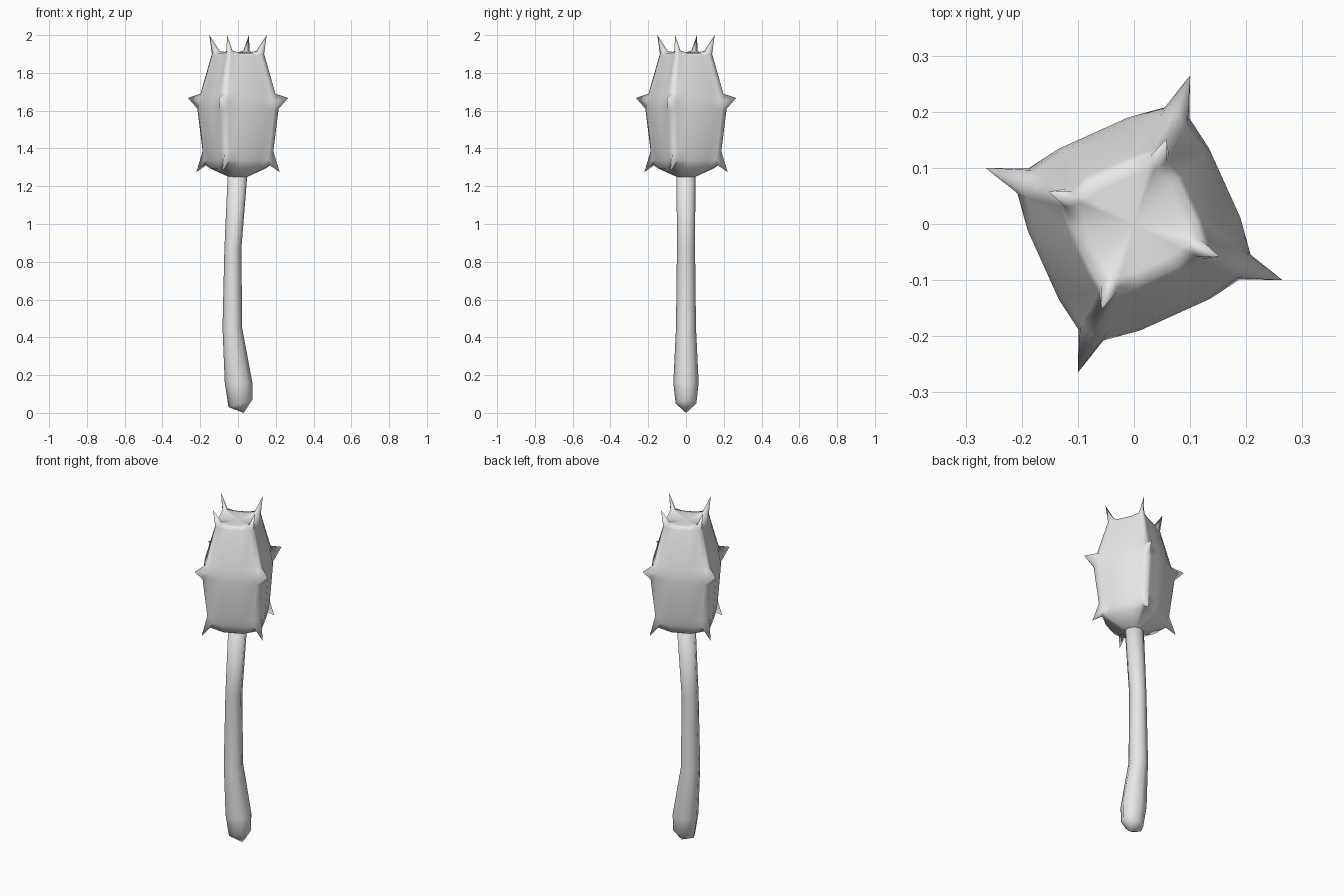
import bpy, bmesh
from math import radians, cos, sin, tau
from mathutils import Vector

if "Cube" in bpy.data.objects:
    bpy.data.objects.remove(bpy.data.objects["Cube"])

GREY = (0.8, 0.8, 0.8, 1)
grey = bpy.data.materials.new("plain grey")
grey.use_nodes = True
grey.diffuse_color = GREY
grey.node_tree.nodes["Principled BSDF"].inputs["Base Color"].default_value = GREY


def polar(r, angle, z):
    return Vector((r * cos(angle), r * sin(angle), z))


def loft(name, rings, start=None, end=None):
    """Skin closed rings, optionally closing either end to a point."""
    bm = bmesh.new()
    rows = [[bm.verts.new(p) for p in ring] for ring in rings]
    n = len(rows[0])
    for a, b in zip(rows, rows[1:]):
        for i in range(n):
            j = (i + 1) % n
            bm.faces.new((a[i], a[j], b[j], b[i]))
    for row, point in ((rows[0], start), (rows[-1], end)):
        if point:
            pole = bm.verts.new(point)
            for i in range(n):
                bm.faces.new((row[i], row[(i + 1) % n], pole))
    bmesh.ops.recalc_face_normals(bm, faces=bm.faces)
    for f in bm.faces:
        f.smooth = True
    mesh = bpy.data.meshes.new(name)
    bm.to_mesh(mesh)
    bm.free()
    mesh.materials.append(grey)
    obj = bpy.data.objects.new(name, mesh)
    bpy.context.collection.objects.link(obj)
    return obj


def head_ring(z, corner, side, side_z=None, spike=None):
    """Bulging square ring; a spike (radius, height) pulls out each corner."""
    side_z = z if side_z is None else side_z
    ring = []
    for k in range(4):
        a = radians(-20.7 + 90 * k)
        c0, c1 = polar(corner, a, z), polar(corner, a + tau / 4, z)
        s0 = polar(side, a + radians(24), side_z)
        s1 = polar(side, a + radians(66), side_z)
        tip = polar(spike[0], a, spike[1]) if spike else c0
        ring += [tip, c0.lerp(s0, 0.33), s0, s1, c1.lerp(s1, 0.33)]
    return ring


# Spiked head, from the neck up to the hollow crown
loft("spiked_head", [
    head_ring(1.25, 0.05, 0.05),
    head_ring(1.31, 0.18, 0.15, 1.295),
    head_ring(1.34, 0.19, 0.162, spike=(0.236, 1.275)),
    head_ring(1.385, 0.2, 0.172),
    head_ring(1.61, 0.23, 0.19),
    head_ring(1.65, 0.223, 0.186, spike=(0.283, 1.667)),
    head_ring(1.69, 0.212, 0.18),
    head_ring(1.9, 0.148, 0.12, 1.89),
    head_ring(1.925, 0.135, 0.112, 1.905, spike=(0.162, 2.0)),
    head_ring(1.915, 0.103, 0.085, 1.907),
], end=(0, 0, 1.9))

# Curved handle: height, centre x, half width, half depth, tilt
SECTIONS = [
    (0.05, 0.0125, 0.063, 0.055, 0.3),
    (0.16, 0.003, 0.073, 0.067, 0),
    (0.45, -0.03, 0.052, 0.053, 0),
    (0.87, -0.027, 0.045, 0.048, 0),
    (1.27, -0.002, 0.052, 0.05, 0),
]
handle_rings = []
for z, cx, rx, ry, tilt in SECTIONS:
    angles = [tau * i / 8 for i in range(8)]
    handle_rings.append([Vector((cx + rx * cos(a), ry * sin(a), z + tilt * rx * cos(a)))
                         for a in angles])
loft("handle", handle_rings, start=(0.03, 0, 0), end=(0, 0, 1.29))
